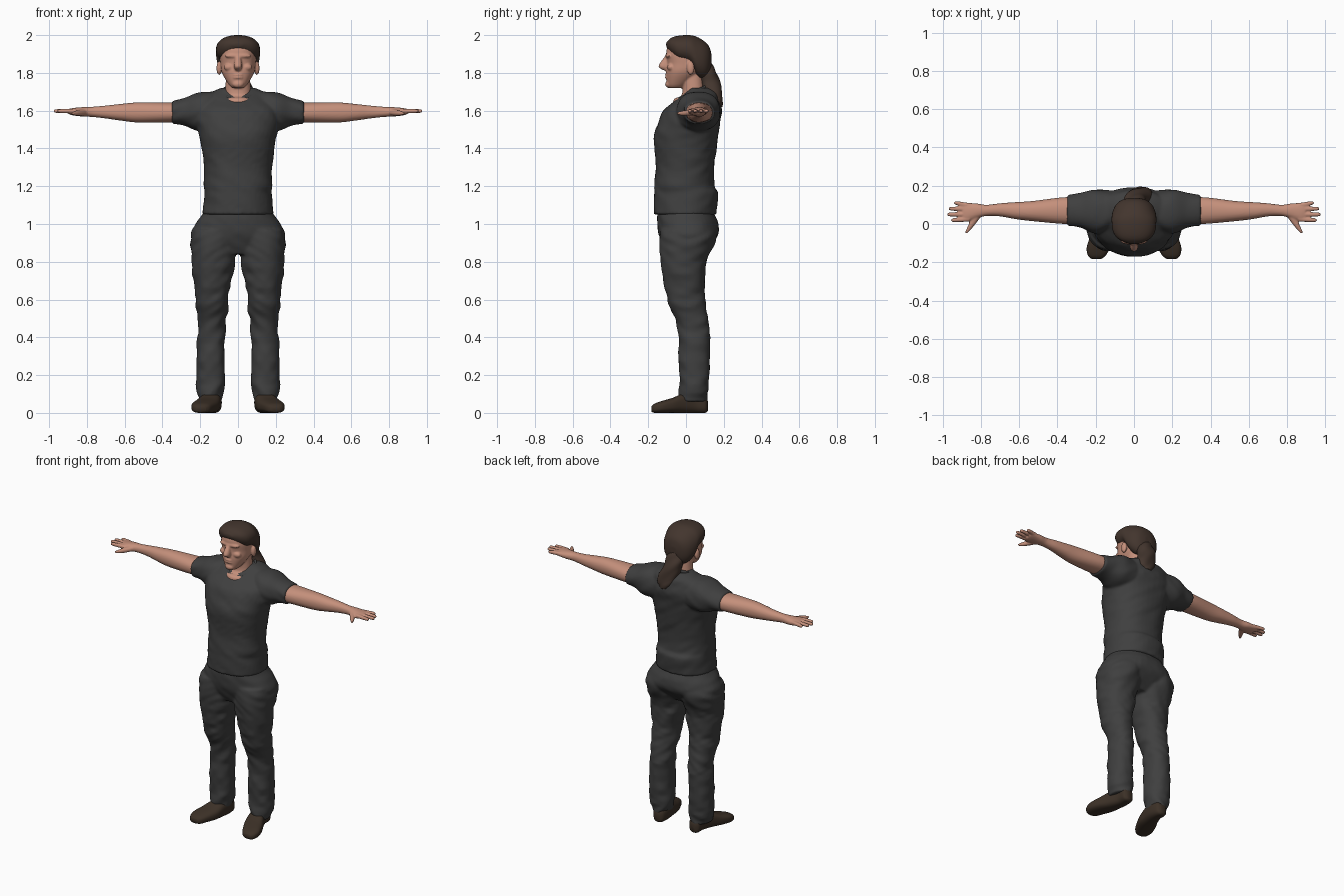
import bpy
import bmesh
from math import cos, sin, pi, copysign
from mathutils import Vector, Matrix, noise

start_cube = bpy.data.objects.get("Cube")
if start_cube:
    bpy.data.objects.remove(start_cube)


def make_material(name, red, green, blue):
    mat = bpy.data.materials.new(name)
    mat.use_nodes = True
    mat.diffuse_color = (red, green, blue, 1)
    shader = mat.node_tree.nodes["Principled BSDF"]
    shader.inputs["Base Color"].default_value = mat.diffuse_color
    return mat


skin = make_material("skin", .56, .28, .2)
cloth = make_material("charcoal cloth", .05, .05, .05)
hair_brown = make_material("brown hair", .056, .036, .027)
leather = make_material("brown leather", .045, .03, .02)


def to_space(axis, along, across, up):
    """Turn loft coordinates into a point for a loft along the given axis."""
    if axis == "x":
        return Vector((along, across, up))
    if axis == "y":
        return Vector((across, along, up))
    return Vector((across, up, along))


def spline(before, start, end, after, s):
    """Smooth interpolation between start and end."""
    slope_in, slope_out = (end - before) / 2, (after - start) / 2
    linear = start + (end - start) * s
    ease = s * (1 - s)
    bend_in = slope_in - (end - start)
    bend_out = slope_out - (end - start)
    return linear + ease * ((1 - s) * bend_in - s * bend_out)


def rounded(angle, power):
    """Point on a unit superellipse."""
    return [copysign(abs(value) ** (2 / power), value) for value in (cos(angle), sin(angle))]


def cloth_wave(point):
    """Uneven fold pattern, tighter along the height."""
    return noise.noise(Vector((point.x * 9, point.y * 9, point.z * 22 + point.x * 14)))


def bridge(bm, lower, upper):
    for j, vert in enumerate(lower):
        n = (j + 1) % len(lower)
        bm.faces.new((vert, lower[n], upper[n], upper[j]))


def loft(bm, axis, rows, side=1, power=2.2, fold=0, segments=40, steps=6):
    """Closed tube through rows of (position, across low, across high, up low, up high)."""
    sections = []
    for i, (row, following) in enumerate(zip(rows, rows[1:])):
        previous = rows[max(i - 1, 0)]
        later = rows[min(i + 2, len(rows) - 1)]
        for k in range(steps):
            sections.append([spline(*values, k / steps)
                             for values in zip(previous, row, following, later)])
    sections.append(rows[-1])

    rings = []
    for along, left, right, low, high in sections:
        middle = to_space(axis, along, (left + right) / 2, (low + high) / 2)
        ring = []
        for j in range(segments):
            across, up = rounded(2 * pi * j / segments, power)
            offset = to_space(axis, 0, across * (right - left) / 2, up * (high - low) / 2)
            if fold:
                offset += offset.normalized() * fold * cloth_wave(middle + offset)
            point = middle + offset
            point.x *= side
            ring.append(bm.verts.new(point))
        rings.append(ring)
    for lower, upper in zip(rings, rings[1:]):
        bridge(bm, lower, upper)
    bm.faces.new(rings[0])
    bm.faces.new(rings[-1])


def symmetric(rows):
    """Expand (position, half width, low, high) to full loft rows."""
    return [(along, -half, half, low, high) for along, half, low, high in rows]


def ball(bm, centre, size):
    place = Matrix.Translation(centre) @ Matrix.Diagonal((*size, 1))
    bmesh.ops.create_uvsphere(bm, u_segments=24, v_segments=16, radius=1, matrix=place)


def finish(bm, name, mat, voxel=0, smoothing=4):
    """Make the object; a voxel size fuses its overlapping volumes."""
    bmesh.ops.recalc_face_normals(bm, faces=bm.faces)
    mesh = bpy.data.meshes.new(name)
    bm.to_mesh(mesh)
    bm.free()
    mesh.materials.append(mat)
    mesh.shade_smooth()
    obj = bpy.data.objects.new(name, mesh)
    bpy.context.collection.objects.link(obj)
    if voxel:
        remesh = obj.modifiers.new("fuse", "REMESH")
        remesh.mode = "VOXEL"
        remesh.voxel_size = voxel
        remesh.use_smooth_shade = True
        relax = obj.modifiers.new("relax", "SMOOTH")
        relax.iterations = smoothing


SIDES = {"left": 1, "right": -1}

# Shirt: torso and short sleeves
bm = bmesh.new()
loft(bm, "z", symmetric([
    (1.05, .19, -.17, .16), (1.16, .18, -.17, .17), (1.2, .18, -.17, .15), (1.3, .18, -.16, .15),
    (1.45, .2, -.17, .17), (1.53, .22, -.15, .18), (1.6, .22, -.12, .19),
    (1.65, .2, -.06, .18), (1.69, .16, -.01, .17), (1.72, .09, .01, .14)]), fold=.006)
for side in SIDES.values():
    loft(bm, "x", [(.1, -.03, .17, 1.5, 1.7), (.2, -.05, .18, 1.49, 1.7),
                   (.28, -.02, .16, 1.52, 1.67), (.35, -.01, .15, 1.53, 1.65)], side, fold=.006)
finish(bm, "shirt", cloth, voxel=.008)

# Collar band, tilted down to the front
bm = bmesh.new()
band = []
for i in range(40):
    turn = 2 * pi * i / 40
    outward = Vector((cos(turn), sin(turn), 0))
    centre = Vector((0, .04, 1.695)) + outward * .083
    centre.z += outward.y * .037
    tube = [2 * pi * k / 8 for k in range(8)]
    band.append([bm.verts.new(centre + outward * .008 * cos(b) + Vector((0, 0, .012 * sin(b))))
                 for b in tube])
for i, ring in enumerate(band):
    bridge(bm, band[i - 1], ring)
finish(bm, "collar", cloth)

# Trousers: hips and two legs
bm = bmesh.new()
loft(bm, "z", symmetric([
    (1.1, .17, -.14, .13), (1.05, .19, -.15, .15), (1, .225, -.15, .17),
    (.93, .25, -.14, .165), (.84, .17, -.1, .08)]), fold=.005)
for side in SIDES.values():
    loft(bm, "z", [
        (.97, 0, .235, -.14, .15), (.9, 0, .25, -.14, .15), (.8, .015, .245, -.13, .11),
        (.6, .05, .225, -.1, .1), (.5, .06, .215, -.06, .115), (.4, .065, .215, -.04, .125),
        (.15, .07, .22, -.035, .12), (.06, .09, .2, -.03, .11)], side, fold=.013)
finish(bm, "trousers", cloth, voxel=.008)

# Head, neck, nose, brow, lips, cheeks and ears
bm = bmesh.new()
loft(bm, "z", symmetric([
    (1.72, .03, -.09, -.02), (1.74, .05, -.1, .01), (1.8, .085, -.105, .08),
    (1.85, .093, -.1, .1), (1.9, .095, -.105, .1), (1.94, .085, -.095, .1), (1.97, .05, -.05, .06)]))
loft(bm, "z", symmetric([
    (1.6, .1, -.07, .12), (1.66, .077, -.064, .11), (1.69, .07, -.02, .1), (1.82, .06, -.03, .09)]))
loft(bm, "z", symmetric([
    (1.81, .012, -.11, -.08), (1.835, .022, -.145, -.08), (1.89, .013, -.11, -.08)]), segments=20)
ball(bm, (0, -.09, 1.89), (.07, .02, .014))
ball(bm, (0, -.09, 1.74), (.03, .02, .02))
for height in (1.775, 1.79):
    ball(bm, (0, -.1, height), (.027, .011, .007))
for side in SIDES.values():
    ball(bm, (side * .045, -.08, 1.83), (.03, .02, .02))
    ball(bm, (side * .1, .025, 1.825), (.014, .02, .036))
finish(bm, "head", skin, voxel=.005, smoothing=3)

# Hair cap, gathered at the back
bm = bmesh.new()
loft(bm, "y", symmetric([
    (-.105, .025, 1.94, 1.96), (-.08, .08, 1.9, 1.985), (-.04, .11, 1.86, 1.997),
    (.02, .117, 1.84, 2), (.06, .113, 1.775, 1.99), (.1, .095, 1.765, 1.965),
    (.125, .065, 1.79, 1.935), (.136, .025, 1.84, 1.89)]))
finish(bm, "hair", hair_brown, voxel=.006, smoothing=3)

# Ponytail resting on the back
bm = bmesh.new()
loft(bm, "z", [
    (1.87, -.03, .03, .07, .12), (1.8, -.055, .055, .06, .16), (1.74, -.05, .07, .08, .18),
    (1.69, -.035, .09, .1, .19), (1.65, -.01, .09, .125, .195), (1.62, .015, .065, .155, .19)], fold=.008)
finish(bm, "ponytail", hair_brown)


def finger(bm, side, root, tip, reach):
    """Tapered finger from the knuckle to its reach along x."""
    stations = [(.86, root, .012), (.9, (root + tip) / 2, .012), (reach - .01, tip, .01), (reach, tip, .005)]
    rows = [(x, y - r, y + r, 1.598 - r, 1.598 + r) for x, y, r in stations]
    loft(bm, "x", rows, side, segments=16)


# Arms with palm, fingers and thumb; each row is position, front, back, half thickness
ARM = [(.25, 0, .135, .05), (.36, 0, .14, .053), (.53, .015, .12, .053), (.62, .026, .114, .044),
       (.7, .04, .108, .034), (.77, .042, .1, .027), (.82, .03, .107, .025), (.87, .013, .11, .02),
       (.895, .02, .108, .014)]
for label, side in SIDES.items():
    bm = bmesh.new()
    loft(bm, "x", [(x, front, back, 1.597 - half - half / 8, 1.597 + half - half / 8)
                   for x, front, back, half in ARM], side)
    for root, tip, reach in ((.025, .02, .955), (.05, .05, .975), (.077, .08, .967), (.098, .11, .94)):
        finger(bm, side, root, tip, reach)
    loft(bm, "y", [(.05, .79, .84, 1.575, 1.61), (-.015, .84, .87, 1.573, 1.6),
                   (-.048, .87, .884, 1.58, 1.592)], side, segments=20)
    finish(bm, label + "_arm", skin, voxel=.005, smoothing=3)

# Shoes, toes turned out and soles flat
for label, side in SIDES.items():
    bm = bmesh.new()
    loft(bm, "y", [
        (.116, .115, .15, .01, .06), (.1, .095, .17, 0, .09), (.05, .086, .176, 0, .108),
        (-.01, .09, .2, 0, .105), (-.07, .1, .23, 0, .08), (-.125, .125, .247, 0, .064),
        (-.165, .148, .24, 0, .05), (-.182, .17, .222, .006, .036)], side, power=2.7)
    for vert in bm.verts:
        vert.co.z = max(vert.co.z, 0)
    finish(bm, label + "_shoe", leather)
